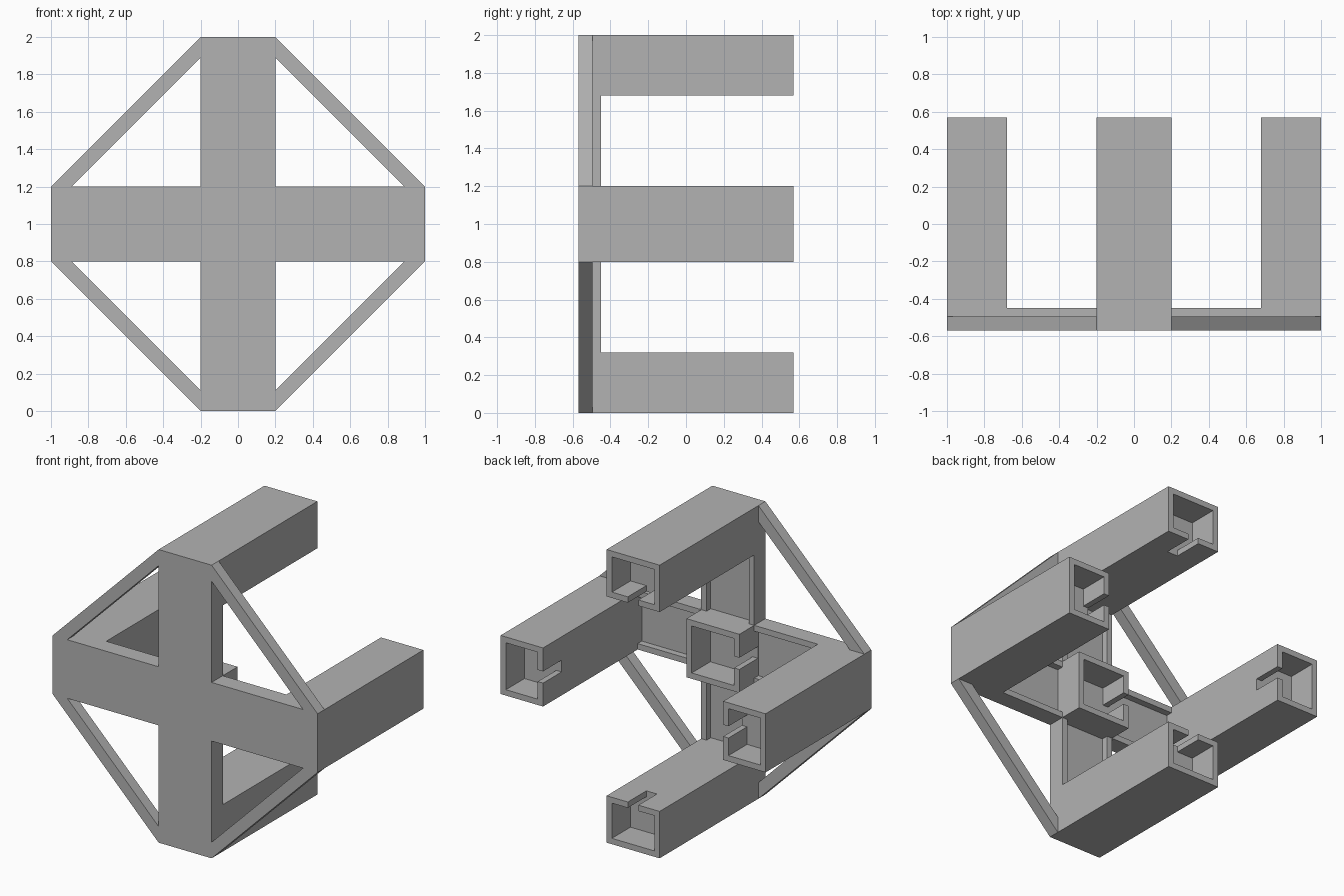
import bpy
import bmesh
from mathutils import Vector

cube = bpy.data.objects.get("Cube")
if cube:
    bpy.data.objects.remove(cube, do_unlink=True)

FRONT, PLATE, RIM, BACK = -0.57, -0.495, -0.45, 0.57   # depths along y
HALF = 0.2        # half width of the cross arms
TUBE = 0.32       # tube depth toward the hub
WALL = 0.04
POCKET = 0.2      # depth of the open socket
SLOT = 0.08
MID = Vector((0, 0, 1))

grey = bpy.data.materials.new("plain grey")
grey.use_nodes = True
grey.diffuse_color = (0.45, 0.45, 0.45, 1)
grey.node_tree.nodes["Principled BSDF"].inputs["Base Color"].default_value = grey.diffuse_color


def add_object(name, bm):
    bmesh.ops.recalc_face_normals(bm, faces=bm.faces)
    mesh = bpy.data.meshes.new(name)
    bm.to_mesh(mesh)
    bm.free()
    mesh.materials.append(grey)
    obj = bpy.data.objects.new(name, mesh)
    bpy.context.collection.objects.link(obj)
    return obj


def box(name, lo, hi):
    bm = bmesh.new()
    bmesh.ops.create_cube(bm, size=1)
    lo, hi = Vector(lo), Vector(hi)
    for v in bm.verts:
        v.co = (lo + hi) / 2 + v.co * (hi - lo)
    return add_object(name, bm)


def slab(name, outline):
    """Front plate made from an x-z outline."""
    bm = bmesh.new()
    face = bm.faces.new([bm.verts.new((x, FRONT, z)) for x, z in outline])
    new = bmesh.ops.extrude_face_region(bm, geom=[face])["geom"]
    moved = [g for g in new if isinstance(g, bmesh.types.BMVert)]
    bmesh.ops.translate(bm, verts=moved, vec=(0, PLATE - FRONT, 0))
    return add_object(name, bm)


def cut(obj, cutter):
    """Subtract the cutter and discard it."""
    mod = obj.modifiers.new("cut", "BOOLEAN")
    mod.operation, mod.solver, mod.object = "DIFFERENCE", "EXACT", cutter
    graph = bpy.context.evaluated_depsgraph_get()
    mesh = bpy.data.meshes.new_from_object(obj.evaluated_get(graph))
    obj.modifiers.clear()
    obj.data = mesh
    bpy.data.objects.remove(cutter, do_unlink=True)


def socket(name, centre, half, end, slot_dir):
    """Square post with an open pocket at its rear and a slot in one wall."""
    centre, half = Vector(centre), Vector(half)
    lo, hi = centre - half, centre + half
    lo.y, hi.y = PLATE, end
    post = box(name, lo, hi)
    inset = Vector((WALL, 0, WALL))
    a, b = lo + inset, hi - inset
    a.y, b.y = end - POCKET, end + 0.1
    cut(post, box("pocket_cutter", a, b))
    d = Vector(slot_dir)
    reach = Vector([abs(c) for c in d]) * (WALL + 0.02)
    side = Vector((abs(d.z), 0, abs(d.x))) * (SLOT / 2)
    mid = centre + Vector((d.x * half.x, 0, d.z * half.z))
    a, b = mid - reach - side, mid + reach + side
    a.y, b.y = end - POCKET, end + 0.1
    cut(post, box("slot_cutter", a, b))
    return post


# Cross-shaped front plate
corners = [(1, HALF), (HALF, HALF), (HALF, 1)]
cross = []
for sx, sz in ((1, 1), (-1, 1), (-1, -1), (1, -1)):
    part = corners if sx * sz > 0 else corners[::-1]
    cross += [(sx * x, 1 + sz * z) for x, z in part]
slab("front_cross", cross)

# Diagonal braces between neighbouring arm tips
brace = [(1, HALF), (HALF, 1), (HALF, 0.89), (0.89, HALF)]
for sx, side in ((1, "left"), (-1, "right")):
    for sz, level in ((1, "upper"), (-1, "lower")):
        slab(f"{level}_{side}_brace", [(sx * x, 1 + sz * z) for x, z in brace])

# Four long posts, slotted toward the centre, with raised rims along each arm
for name, d in (("left", (1, 0, 0)), ("right", (-1, 0, 0)),
                ("top", (0, 0, 1)), ("bottom", (0, 0, -1))):
    d = Vector(d)
    across = Vector((abs(d.z), 0, abs(d.x)))
    along = Vector((abs(d.x), 0, abs(d.z)))
    socket(f"{name}_post", MID + d * (1 - TUBE / 2),
           along * TUBE / 2 + across * HALF, BACK, -d)
    for s in (1, -1):
        centre = MID + d * (HALF + 1 - TUBE) / 2 + across * s * (HALF - WALL / 2)
        half = along * (1 - TUBE - HALF) / 2 + across * WALL / 2
        lo, hi = centre - half, centre + half
        lo.y, hi.y = PLATE, RIM
        box(f"{name}_arm_rim", lo, hi)

# Short centre socket
socket("centre_socket", MID, (HALF, 0, HALF), -0.29, (-1, 0, 0))
